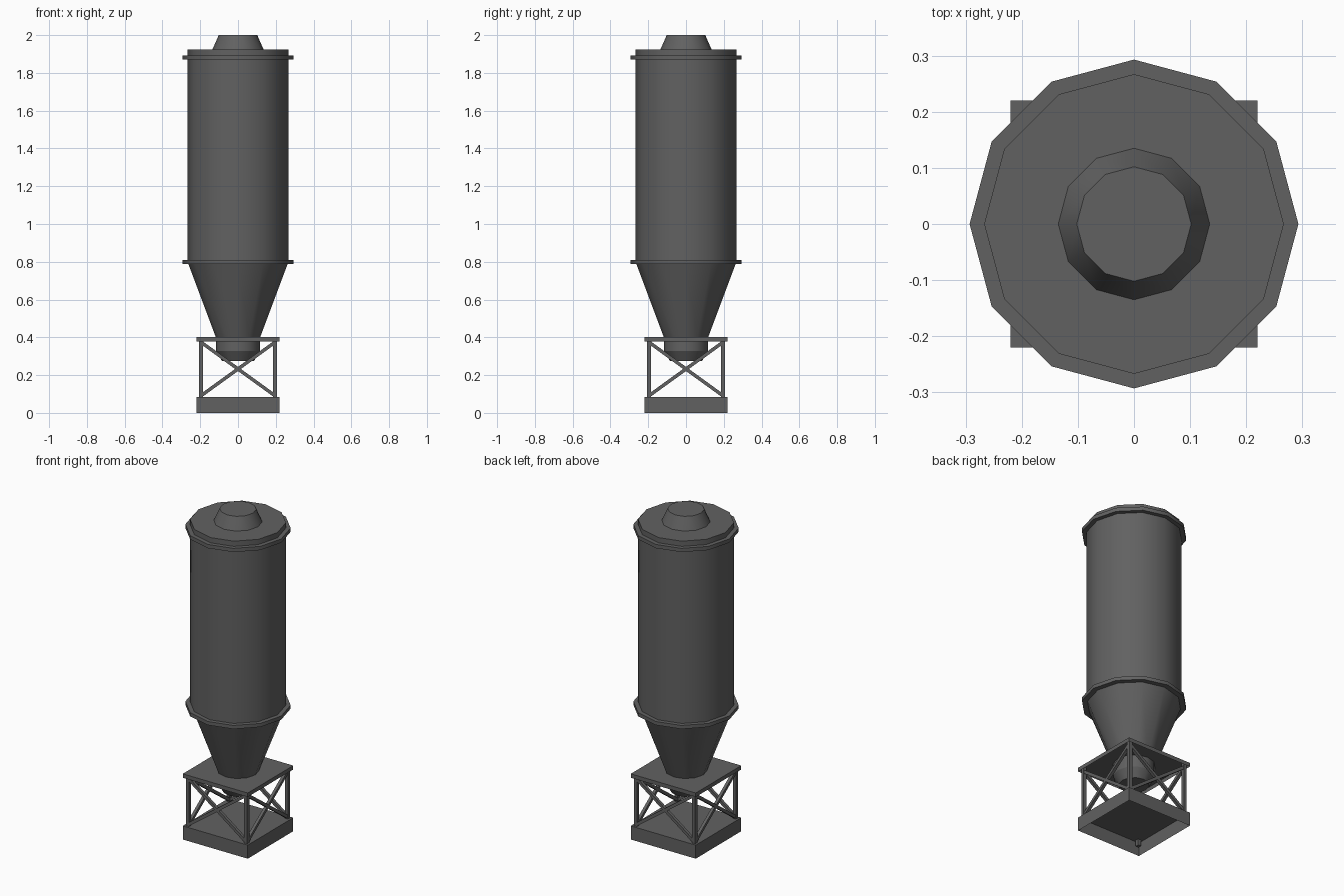
import bpy
import bmesh
from math import radians, pi
from mathutils import Matrix, Vector

cube = bpy.data.objects.get("Cube")
if cube:
    bpy.data.objects.remove(cube, do_unlink=True)

# Single dark painted steel colour
steel = bpy.data.materials.new("dark_grey_steel")
steel.use_nodes = True
colour = (0.12, 0.12, 0.12, 1)
steel.diffuse_color = colour
steel.node_tree.nodes["Principled BSDF"].inputs["Base Color"].default_value = colour

SIDES = 12


def finish(name, bm, smooth=False):
    """Turn a bmesh into a named, coloured object."""
    mesh = bpy.data.meshes.new(name)
    bm.to_mesh(mesh)
    bm.free()
    mesh.materials.append(steel)
    if smooth:
        mesh.shade_smooth()
        mesh.set_sharp_from_angle(angle=radians(40))
    obj = bpy.data.objects.new(name, mesh)
    bpy.context.collection.objects.link(obj)
    return obj


def drum(name, r_low, r_high, z_low, z_high, smooth=True):
    """Twelve-sided cylinder or cone frustum between two heights."""
    bm = bmesh.new()
    bmesh.ops.create_cone(bm, cap_ends=True, segments=SIDES,
                          radius1=r_low, radius2=r_high, depth=z_high - z_low,
                          matrix=Matrix.Translation((0, 0, (z_low + z_high) / 2)))
    return finish(name, bm, smooth)


def tray(name, half, z_low, z_high):
    """Square box left open underneath."""
    bm = bmesh.new()
    size = Matrix.Diagonal((2 * half, 2 * half, z_high - z_low, 1))
    bmesh.ops.create_cube(bm, size=1,
                          matrix=Matrix.Translation((0, 0, (z_low + z_high) / 2)) @ size)
    bm.normal_update()
    bottom = [f for f in bm.faces if f.normal.z < -0.5]
    bmesh.ops.delete(bm, geom=bottom, context='FACES_ONLY')
    return finish(name, bm)


def beam(name, start, end, width):
    """Square bar running from one point to another."""
    start, end = Vector(start), Vector(end)
    run = end - start
    turn = run.to_track_quat('Z', 'Y').to_matrix().to_4x4()
    bm = bmesh.new()
    bmesh.ops.create_cube(bm, size=1,
                          matrix=Matrix.Translation((start + end) / 2) @ turn
                          @ Matrix.Diagonal((width, width, run.length, 1)))
    return finish(name, bm)


# Silo vessel, from the spout up to the vent
drum("spout_tip", 0.085, 0.117, 0.275, 0.328)
drum("spout_collar", 0.117, 0.117, 0.328, 0.40)
drum("hopper_cone", 0.117, 0.267, 0.40, 0.80)
drum("silo_body", 0.267, 0.267, 0.80, 1.925)
drum("roof_vent", 0.135, 0.102, 1.925, 2.0)

# Flange rings
drum("lower_ring", 0.293, 0.293, 0.787, 0.809)
drum("upper_ring", 0.293, 0.293, 1.87, 1.893)

# Stand: hollow plinth and platform
tray("plinth", 0.22, 0, 0.083)
tray("platform", 0.22, 0.378, 0.402)

# Corner legs and crossed braces, repeated around the four sides
leg = 0.197
for i in range(4):
    spin = Matrix.Rotation(i * pi / 2, 4, 'Z')
    post = beam(f"leg_{i + 1}", (leg, -leg, 0.045), (leg, -leg, 0.398), 0.021)
    parts = [post]
    for side, label in ((-1, "a"), (1, "b")):
        parts.append(beam(f"brace_{i + 1}{label}", (side * leg, -leg, 0.09),
                          (-side * leg, -leg, 0.375), 0.018))
    for part in parts:
        part.data.transform(spin)
